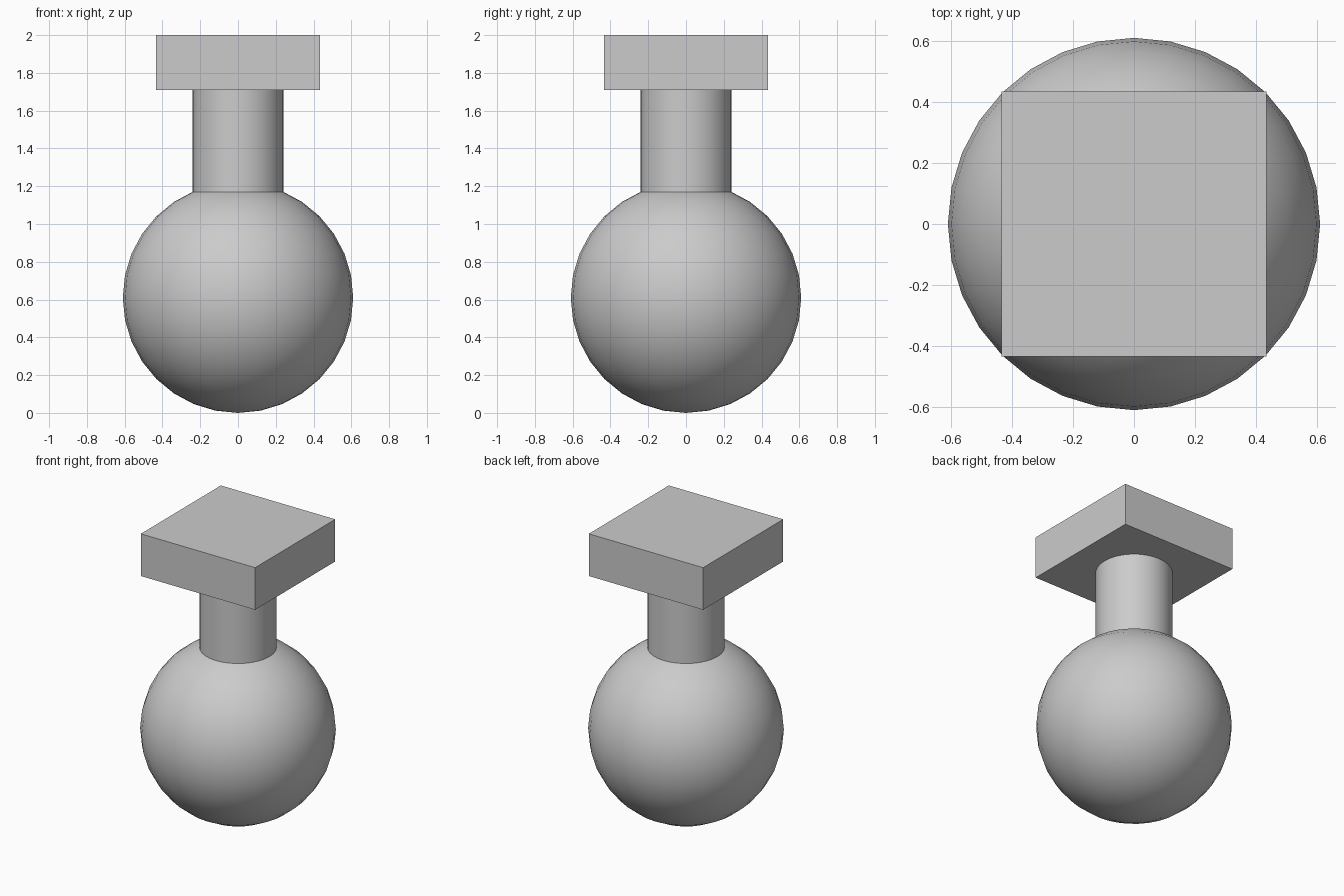
import bpy

if "Cube" in bpy.data.objects:
    bpy.data.objects.remove(bpy.data.objects["Cube"], do_unlink=True)

BALL_RADIUS = 0.61
NECK_RADIUS = 0.24
PLATE_BOTTOM, PLATE_TOP = 1.71, 2.0
PLATE_WIDTH = 0.87

grey = bpy.data.materials.new("light grey")
grey.use_nodes = True
colour = (0.6, 0.6, 0.6, 1)
grey.diffuse_color = colour
grey.node_tree.nodes["Principled BSDF"].inputs["Base Color"].default_value = colour


def finish(name, smooth=False):
    """Name the new part, colour it and set its shading."""
    part = bpy.context.object
    part.name = part.data.name = name
    part.data.materials.append(grey)
    if smooth:
        bpy.ops.object.shade_smooth_by_angle()
    return part


# Round ball resting on the ground
bpy.ops.mesh.primitive_uv_sphere_add(segments=32, ring_count=16, radius=BALL_RADIUS,
                                     location=(0, 0, BALL_RADIUS))
finish("ball", smooth=True)

# Neck sunk into the ball and reaching up to the plate
neck_bottom = 1.0
bpy.ops.mesh.primitive_cylinder_add(vertices=32, radius=NECK_RADIUS,
                                    depth=PLATE_BOTTOM - neck_bottom,
                                    location=(0, 0, (PLATE_BOTTOM + neck_bottom) / 2))
finish("neck", smooth=True)

# Square plate on top
bpy.ops.mesh.primitive_cube_add(size=1, location=(0, 0, (PLATE_BOTTOM + PLATE_TOP) / 2))
plate = finish("top_plate")
plate.scale = (PLATE_WIDTH, PLATE_WIDTH, PLATE_TOP - PLATE_BOTTOM)
bpy.ops.object.transform_apply(location=False, rotation=False, scale=True)
